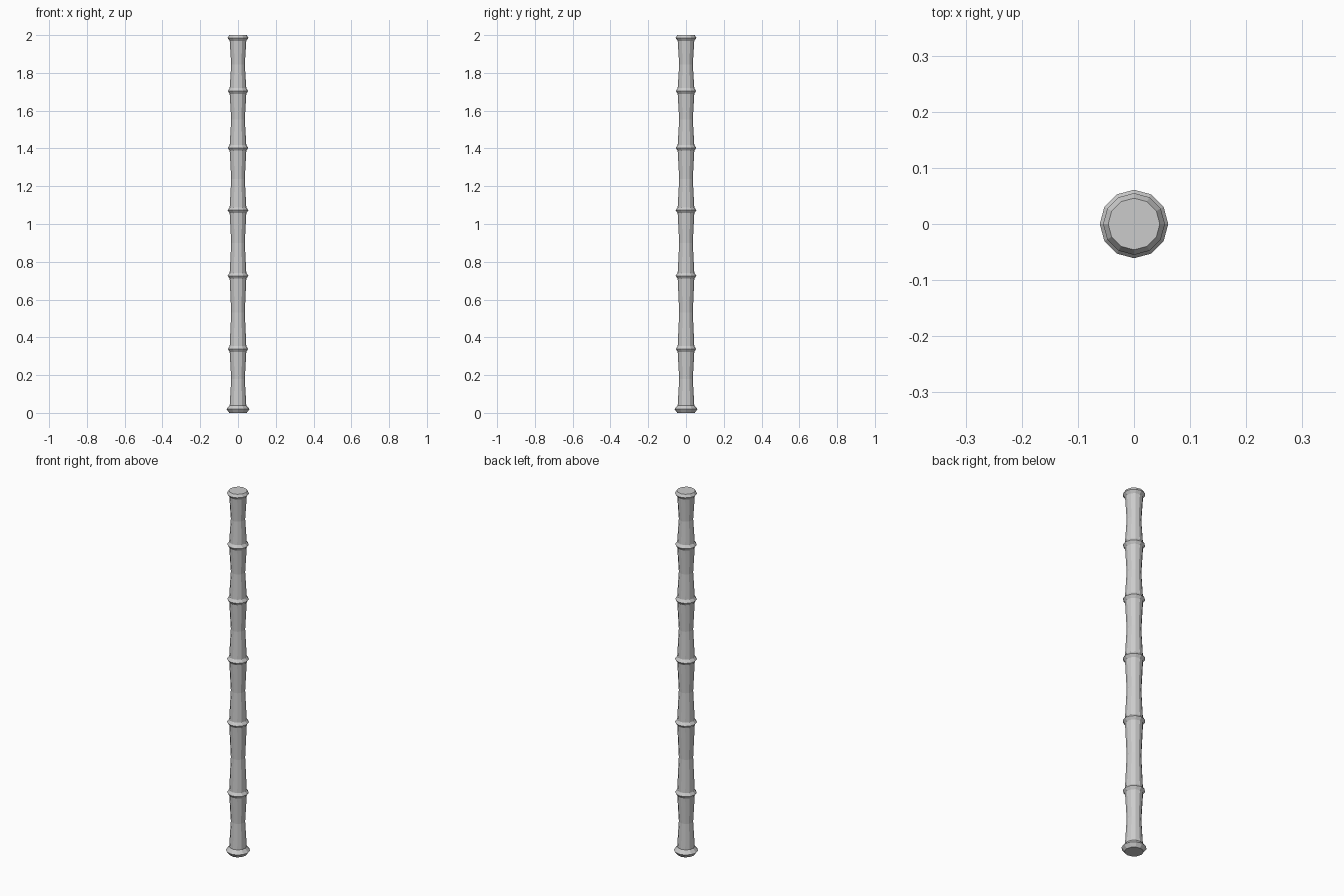
import bpy, bmesh, math

if "Cube" in bpy.data.objects:
    bpy.data.objects.remove(bpy.data.objects["Cube"])

SIDES = 12
# height and rim radius of each node ring, bottom to top
NODES = [(0.02, 0.061), (0.338, 0.054), (0.726, 0.055), (1.073, 0.055),
         (1.403, 0.054), (1.704, 0.054), (1.985, 0.055)]
NECK, WAIST, LIP = 0.044, 0.036, 0.015

# stalk profile: flared rim at every node, slim waist between nodes
profile = []
for i, (z, r) in enumerate(NODES):
    first, last = i == 0, i == len(NODES) - 1
    low = 0.0 if first else z - LIP
    high = 2.0 if last else z + (0.02 if first else LIP)
    profile += [(0.046 if first else NECK, low), (r, z), (0.046 if last else NECK, high)]
    if not last:
        profile.append((WAIST, (z + NODES[i + 1][0]) / 2))

# spin the profile into a closed twelve-sided stalk
bm = bmesh.new()
rings = []
for r, z in profile:
    rings.append([bm.verts.new((r * math.cos(a), r * math.sin(a), z))
                  for a in (2 * math.pi * k / SIDES for k in range(SIDES))])
for lo, hi in zip(rings, rings[1:]):
    for k in range(SIDES):
        n = (k + 1) % SIDES
        bm.faces.new((lo[k], lo[n], hi[n], hi[k]))
bm.faces.new(rings[0][::-1])
bm.faces.new(rings[-1])

mesh = bpy.data.meshes.new("bamboo_stalk")
bm.to_mesh(mesh)
bm.free()
bpy.context.collection.objects.link(bpy.data.objects.new("bamboo_stalk", mesh))
